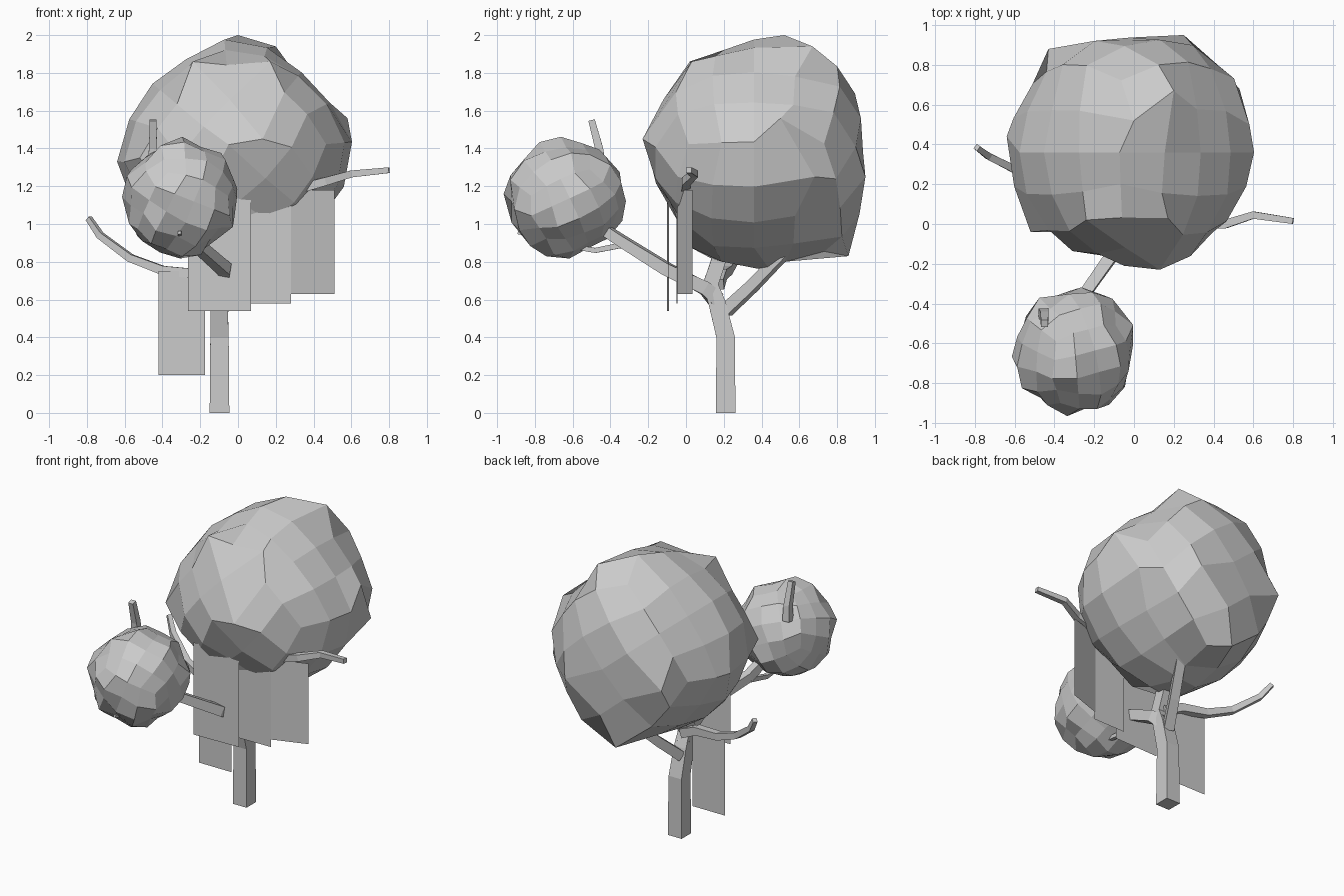
import bpy, bmesh, math, random
from mathutils import Vector, Matrix

if "Cube" in bpy.data.objects:
    bpy.data.objects.remove(bpy.data.objects["Cube"])

random.seed(4)


def finish(bm, name):
    bmesh.ops.recalc_face_normals(bm, faces=bm.faces)
    me = bpy.data.meshes.new(name)
    bm.to_mesh(me)
    bm.free()
    ob = bpy.data.objects.new(name, me)
    bpy.context.collection.objects.link(ob)
    return ob


def polar(table, a, b):
    """Radius at the angle of (a, b), from evenly spaced samples."""
    n = len(table)
    t = (math.atan2(b, a) / math.tau * n) % n
    i = int(t)
    return table[i % n] + (table[(i + 1) % n] - table[i % n]) * (t - i)


def foliage(name, centre, top, front, side, turn, noise, corners=()):
    """Lumpy quad ball following three outline profiles, pulled out to corner points."""
    bm = bmesh.new()
    bmesh.ops.create_cube(bm, size=2)
    bmesh.ops.subdivide_edges(bm, edges=bm.edges[:], cuts=3, use_grid_fill=True)
    for v in bm.verts:
        d = Vector([math.tan(c * math.pi / 4) for c in v.co]).normalized()
        d = turn @ d
        total = weight = 0
        for table, a, b in ((top, d.x, d.y), (front, d.x, d.z), (side, d.y, d.z)):
            w = (a * a + b * b) ** 6
            total += w * polar(table, a, b)
            weight += w
        v.co = Vector(centre) + d * (total / weight + random.uniform(-noise, noise))
    free = set(bm.verts)
    for c in corners:
        v = min(free, key=lambda q: (q.co - Vector(c)).length)
        v.co = c
        free.discard(v)
    return finish(bm, name)


def branch(name, pts, widths, ref=(0, 0, 1)):
    """Square tube along a path, tapering through the given widths."""
    bm = bmesh.new()
    pts = [Vector(p) for p in pts]
    rings = []
    for i, p in enumerate(pts):
        t = (pts[min(i + 1, len(pts) - 1)] - pts[max(i - 1, 0)]).normalized()
        s = t.cross(Vector(ref)).normalized()
        u = s.cross(t)
        h = (widths[0] + (widths[1] - widths[0]) * i / (len(pts) - 1)) / 2
        rings.append([bm.verts.new(p + s * a * h + u * b * h)
                      for a, b in ((-1, -1), (1, -1), (1, 1), (-1, 1))])
    for r, q in zip(rings, rings[1:]):
        for k in range(4):
            bm.faces.new((r[k], r[(k + 1) % 4], q[(k + 1) % 4], q[k]))
    bm.faces.new(rings[0])
    bm.faces.new(rings[-1])
    return finish(bm, name)


# Foliage masses
foliage("large_canopy", (-0.02, 0.36, 1.38),
        [.62, .636, .64, .585, .62, .60, .61, .61, .56, .58, .60, .60],
        [.62, .56, .57, .62, .565, .54, .61, .58, .60, .61, .57, .57],
        [.575, .59, .62, .64, .64, .63, .56, .55, .57, .59, .56, .55,
         .58, .56, .51, .56, .66, .62, .61, .63, .60, .70, .64, .60],
        Matrix.Rotation(math.radians(40), 3, 'Y'), 0.015,
        [(0, .52, 2), (.2, .67, 1.94), (-.07, .86, .83), (-.43, .88, 1.32),
         (.25, .95, 1.25), (-.24, .02, 1.86), (.17, .03, 1.86), (-.52, -.04, 1.35),
         (.13, -.23, 1.45), (-.05, -.21, 1.42), (.58, .5, 1.56), (0, .45, .75),
         (.53, .68, 1.25), (-.64, .44, 1.33)])
foliage("small_canopy", (-0.3, -0.64, 1.14), [.31], [.305], [.305],
        Matrix.Rotation(math.radians(35), 3, (1, 1, 0.4)), 0.022)

# Trunk and main limbs
branch("trunk", [(-.098, .21, 0), (-.098, .21, .4), (-.1, .165, .58), (-.1, .13, .68),
                 (-.1, .17, .8), (-.08, .25, 1.1)], (.104, .07), (0, 1, 0))
branch("front_limb", [(-.1, .16, .6), (-.08, .1, .66), (-.07, -.1, .76),
                      (-.24, -.34, .91), (-.31, -.6, 1.08)], (.08, .05))
branch("back_limb", [(-.1, .21, .54), (-.03, .35, .67), (.1, .6, .93)], (.065, .055))
branch("left_limb", [(-.1, .17, .68), (-.22, .19, .735), (-.4, .22, .755), (-.57, .26, .82),
                     (-.73, .34, .94), (-.79, .385, 1.03)], (.06, .028))

# Twigs poking out of the foliage
branch("right_twig", [(.3, 0, 1.18), (.46, 0, 1.225), (.6, .045, 1.265), (.8, .015, 1.285)],
       (.05, .03))
branch("upper_twig", [(-.455, -.45, 1.3), (-.45, -.46, 1.4), (-.45, -.5, 1.55)], (.05, .035),
       (0, 1, 0))
branch("lower_twig", [(-.25, -.33, .89), (-.27, -.48, .86), (-.28, -.6, .88),
                      (-.3, -.75, .93), (-.31, -.89, .955)], (.03, .018))

# Flat hanging moss sheets: x from/to, y from/to, z from/to
for i, (x0, x1, y0, y1, z0, z1) in enumerate([
        (-.42, -.175, .18, .18, .2, .75),
        (-.265, .07, -.1, -.09, .54, 1.17),
        (.04, .28, -.05, -.046, .58, 1.11),
        (.275, .51, -.045, .035, .63, 1.18)]):
    bm = bmesh.new()
    bm.faces.new([bm.verts.new(c) for c in
                  ((x0, y0, z0), (x1, y1, z0), (x1, y1, z1), (x0, y0, z1))])
    finish(bm, f"hanging_moss_{i + 1}")
